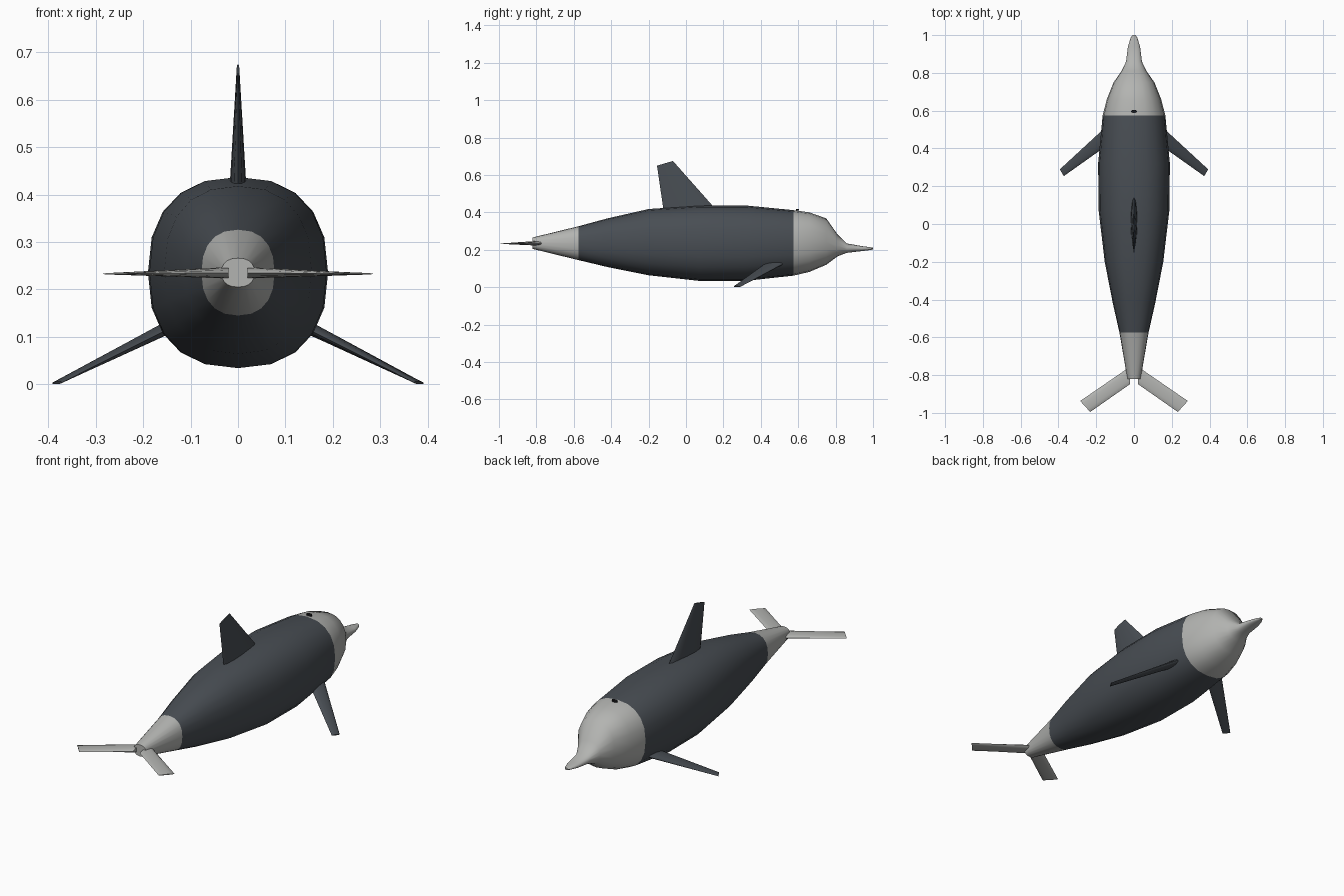
import bpy, bmesh
from math import sin, cos, pi, copysign, radians
from mathutils import Vector

cube = bpy.data.objects.get("Cube")
if cube:
    bpy.data.objects.remove(cube, do_unlink=True)


def make_material(name, rgb):
    mat = bpy.data.materials.new(name)
    mat.use_nodes = True
    mat.diffuse_color = (*rgb, 1)
    mat.node_tree.nodes["Principled BSDF"].inputs["Base Color"].default_value = (*rgb, 1)
    return mat


slate = make_material("dark slate", (0.065, 0.075, 0.087))
pale = make_material("pale grey", (0.45, 0.455, 0.44))
black = make_material("black", (0.01, 0.01, 0.012))


def loft(name, rings, materials, angle=40):
    """Skin a list of equal-sized rings and cap both ends."""
    bm = bmesh.new()
    loops = [[bm.verts.new(p) for p in ring] for ring in rings]
    n = len(loops[0])
    for a, b in zip(loops, loops[1:]):
        for i in range(n):
            j = (i + 1) % n
            bm.faces.new((a[i], a[j], b[j], b[i]))
    bm.faces.new(loops[0])
    bm.faces.new(loops[-1])
    bmesh.ops.recalc_face_normals(bm, faces=bm.faces[:])
    mesh = bpy.data.meshes.new(name)
    bm.to_mesh(mesh)
    bm.free()
    for mat in materials:
        mesh.materials.append(mat)
    obj = bpy.data.objects.new(name, mesh)
    bpy.context.collection.objects.link(obj)
    bpy.ops.object.select_all(action="DESELECT")
    obj.select_set(True)
    bpy.context.view_layer.objects.active = obj
    bpy.ops.object.shade_smooth_by_angle(angle=radians(angle))
    return obj


def rounded(v):
    return copysign(abs(v) ** 0.85, v)


def body_ring(y, half_width, bottom, top, sides=20):
    mid, half = (top + bottom) / 2, (top - bottom) / 2
    angles = [2 * pi * i / sides for i in range(sides)]
    return [Vector((half_width * rounded(sin(a)), y, mid + half * rounded(cos(a))))
            for a in angles]


# Body: y, half width, bottom, top
profile = [
    (-0.82, 0.035, 0.205, 0.266),
    (-0.575, 0.077, 0.145, 0.326),
    (-0.42, 0.112, 0.108, 0.368),
    (-0.2, 0.155, 0.064, 0.418),
    (0.07, 0.187, 0.034, 0.437),
    (0.32, 0.19, 0.034, 0.437),
    (0.575, 0.166, 0.062, 0.412),
    (0.66, 0.144, 0.082, 0.4),
    (0.75, 0.108, 0.12, 0.368),
    (0.81, 0.066, 0.165, 0.282),
    (0.86, 0.042, 0.184, 0.234),
    (0.94, 0.032, 0.193, 0.22),
    (0.985, 0.018, 0.199, 0.214),
    (1.0, 0.008, 0.202, 0.212),
]
body = loft("body", [body_ring(*p) for p in profile], [slate, pale], 60)
for face in body.data.polygons:
    face.material_index = int(abs(face.center.y) > 0.575)


def fin(name, root, tip, thickness, mat, mirror=1, sides=12):
    """Lens-section fin; root and tip are (leading, trailing) edge points."""
    ends = [[Vector((p[0] * mirror, p[1], p[2])) for p in e] for e in (root, tip)]
    span = sum(ends[1], Vector()) - sum(ends[0], Vector())
    normal = span.cross(ends[0][0] - ends[0][1]).normalized()
    rings = []
    for (lead, trail), half in zip(ends, thickness):
        mid, chord = (lead + trail) / 2, (lead - trail) / 2
        rings.append([mid + chord * cos(2 * pi * i / sides)
                      + normal * half * sin(2 * pi * i / sides) for i in range(sides)])
    return loft(name, rings, [mat], 50)


# Dorsal fin
fin("dorsal_fin", [(0, 0.165, 0.41), (0, -0.12, 0.41)],
    [(0, -0.07, 0.675), (0, -0.155, 0.65)], (0.018, 0.003), slate)

# Flippers and tail flukes
for side, m in (("left", 1), ("right", -1)):
    fin(side + "_flipper", [(0.12, 0.541, 0.137), (0.1, 0.446, 0.14)],
        [(0.392, 0.29, 0.002), (0.371, 0.254, 0.004)], (0.015, 0.003), slate, m)
    fin(side + "_fluke", [(0.02, -0.755, 0.235), (0.02, -0.847, 0.235)],
        [(0.285, -0.937, 0.233), (0.232, -0.995, 0.233)], (0.012, 0.002), pale, m)

# Blowhole
hole = [[Vector((0.016 * cos(2 * pi * i / 12), 0.596 + 0.008 * sin(2 * pi * i / 12), z))
         for i in range(12)] for z in (0.409, 0.4175)]
loft("blowhole", hole, [black])
